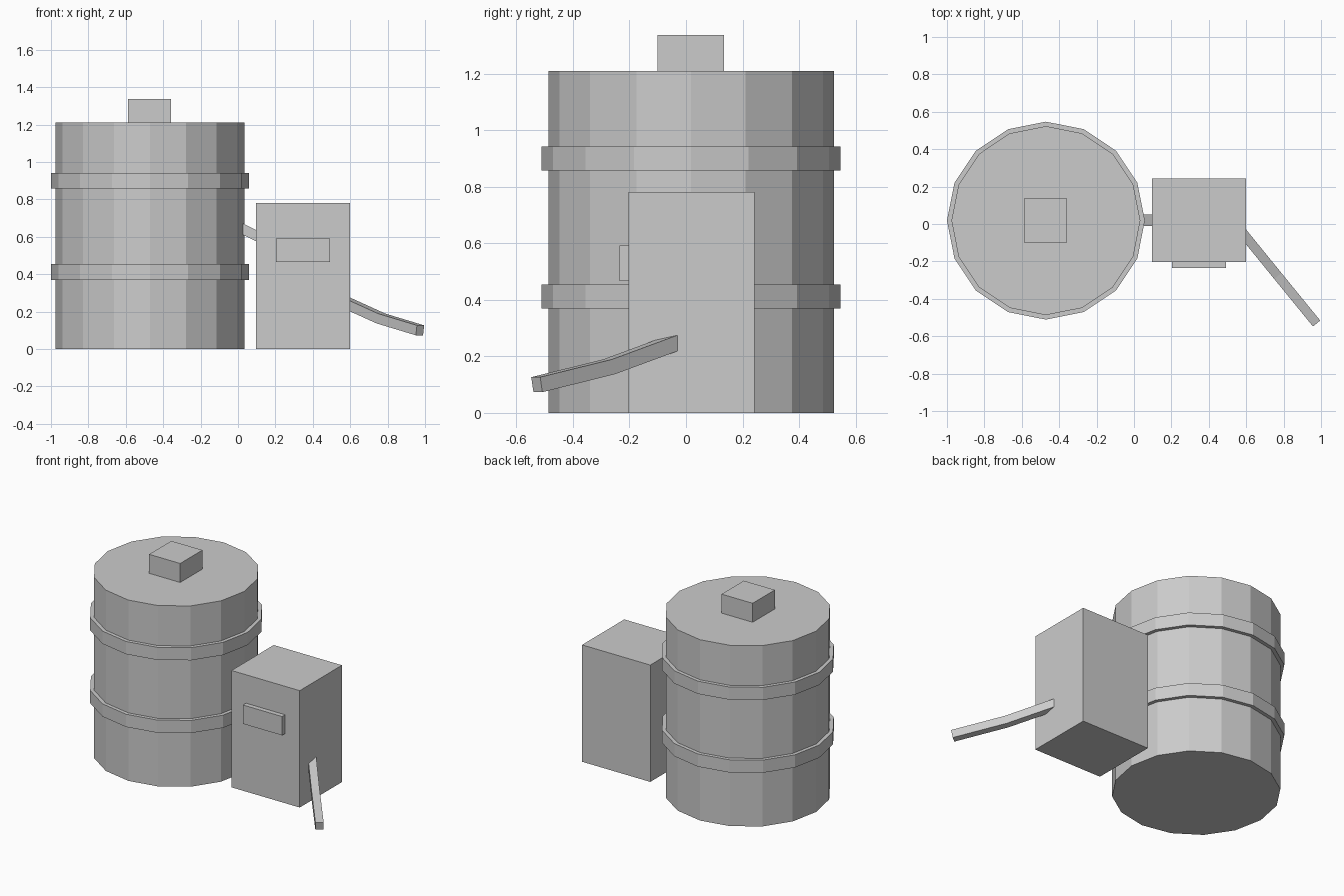
import bpy
import bmesh
from mathutils import Vector

cube = bpy.data.objects.get("Cube")
if cube:
    bpy.data.objects.remove(cube, do_unlink=True)

GREY = (0.6, 0.6, 0.6, 1)
grey = bpy.data.materials.new("plain grey")
grey.use_nodes = True
grey.diffuse_color = GREY
grey.node_tree.nodes["Principled BSDF"].inputs["Base Color"].default_value = GREY


def finish(name, bm):
    bmesh.ops.recalc_face_normals(bm, faces=bm.faces)
    mesh = bpy.data.meshes.new(name)
    bm.to_mesh(mesh)
    bm.free()
    mesh.materials.append(grey)
    obj = bpy.data.objects.new(name, mesh)
    bpy.context.collection.objects.link(obj)
    return obj


def box(name, low, high):
    low, high = Vector(low), Vector(high)
    bm = bmesh.new()
    bmesh.ops.create_cube(bm, size=1)
    for v in bm.verts:
        v.co = (low + high) / 2 + v.co * (high - low)
    return finish(name, bm)


def drum(name, radius, bottom, top):
    bm = bmesh.new()
    bmesh.ops.create_cone(bm, cap_ends=True, segments=16, radius1=radius,
                          radius2=radius, depth=top - bottom)
    bmesh.ops.translate(bm, verts=bm.verts, vec=(-0.471, 0.018, (top + bottom) / 2))
    return finish(name, bm)


def square_tube(name, path, half_width, half_height):
    """Sweep a rectangle along a path, keeping its sides upright."""
    pts = [Vector(p) for p in path]
    bm = bmesh.new()
    rings = []
    for i, p in enumerate(pts):
        along = (pts[min(i + 1, len(pts) - 1)] - pts[max(i - 1, 0)]).normalized()
        side = along.cross(Vector((0, 0, 1))).normalized()
        up = side.cross(along)
        rings.append([bm.verts.new(p + side * half_width * a + up * half_height * b)
                      for a, b in ((-1, -1), (1, -1), (1, 1), (-1, 1))])
    for a, b in zip(rings, rings[1:]):
        for i in range(4):
            j = (i + 1) % 4
            bm.faces.new((a[i], a[j], b[j], b[i]))
    bm.faces.new(rings[0])
    bm.faces.new(rings[-1])
    return finish(name, bm)


# Barrel with its two hoops and the cap on top
drum("barrel_body", 0.505, 0, 1.21)
drum("lower_hoop", 0.529, 0.37, 0.455)
drum("upper_hoop", 0.529, 0.857, 0.942)
box("barrel_cap", (-0.588, -0.1, 1.2), (-0.358, 0.135, 1.337))

# Pump housing with its front plate
box("pump_housing", (0.095, -0.204, 0), (0.6, 0.242, 0.782))
box("front_plate", (0.202, -0.236, 0.466), (0.492, -0.2, 0.592))

# Pipe from barrel to housing, and the bent outlet spout
square_tube("connecting_pipe", [(0, 0.02, 0.655), (0.13, 0.02, 0.59)], 0.032, 0.027)
square_tube("outlet_spout", [(0.56, -0.021, 0.256), (0.765, -0.273, 0.163),
                             (0.973, -0.528, 0.1)], 0.025, 0.027)
